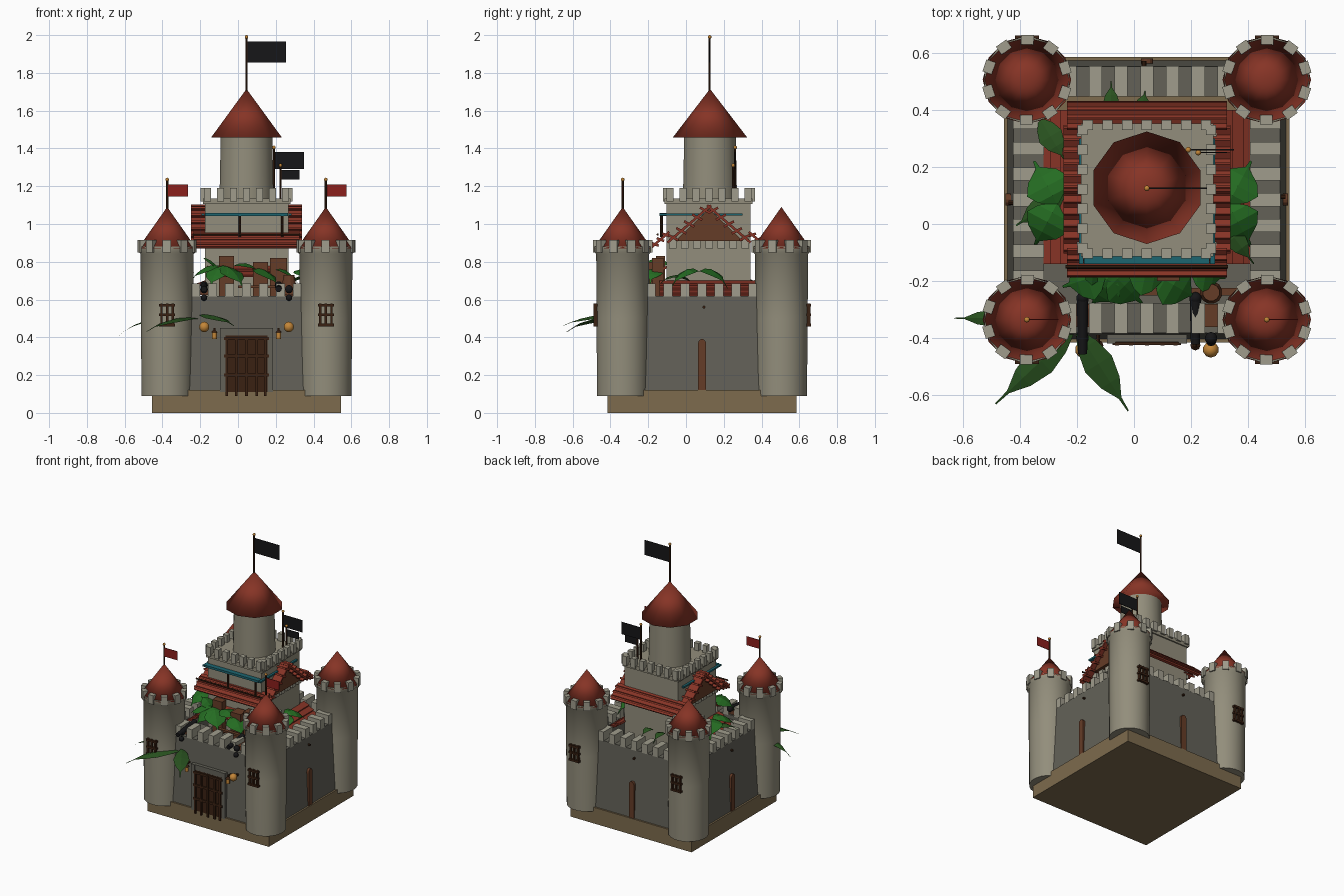
import bpy, bmesh, math
from mathutils import Vector as V, Matrix as M

if "Cube" in bpy.data.objects:
    bpy.data.objects.remove(bpy.data.objects["Cube"])
CX, CY, KY = 0.045, 0.085, 0.122


def mat(name, *c):
    m = bpy.data.materials.new(name)
    m.diffuse_color = (*c, 1)
    m.use_nodes = True
    m.node_tree.nodes["Principled BSDF"].inputs["Base Color"].default_value = m.diffuse_color
    return m


STONE, WALL = mat("stone", .29, .27, .20), mat("wall_stone", .125, .12, .097)
PALE = mat("pale_stone", .35, .335, .265)
TAN, RED = mat("sandstone", .205, .147, .075), mat("roof_red", .24, .034, .019)
WOOD, BLACK = mat("dark_wood", .042, .015, .006), mat("black", .008, .008, .009)
FLAGRED, GOLD = mat("flag_red", .26, .014, .012), mat("gold", .55, .24, .04)
GREEN, DGREEN = mat("leaf", .018, .15, .016), mat("dark_leaf", .022, .085, .014)
TEAL, BROWN = mat("teal", .012, .13, .16), mat("brown_wood", .13, .045, .02)


def finish(name, bm, m, smooth=0):
    bmesh.ops.recalc_face_normals(bm, faces=bm.faces)
    me = bpy.data.meshes.new(name)
    bm.to_mesh(me)
    bm.free()
    me.materials.append(m)
    ob = bpy.data.objects.new(name, me)
    bpy.context.collection.objects.link(ob)
    if smooth:
        bpy.ops.object.select_all(action='DESELECT')
        ob.select_set(True)
        bpy.context.view_layer.objects.active = ob
        bpy.ops.object.shade_smooth_by_angle(angle=math.radians(smooth))
    return ob


def box(bm, x0, x1, y0, y1, z0, z1):
    mx = M.Translation(((x0+x1)/2, (y0+y1)/2, (z0+z1)/2)) @ M.Diagonal((x1-x0, y1-y0, z1-z0, 1))
    bmesh.ops.create_cube(bm, size=1, matrix=mx)


def block(name, m, *dims):
    bm = bmesh.new()
    box(bm, *dims)
    return finish(name, bm, m)


def prism(bm, q):
    """solid between two matching end polygons"""
    n = len(q[0])
    for j in range(n):
        bm.faces.new((q[0][j], q[0][(j+1) % n], q[1][(j+1) % n], q[1][j]))
    for f in q:
        bm.faces.new(f)


def lathe(bm, x, y, prof, n):
    rings = [[bm.verts.new((x+r*math.cos(2*math.pi*(k+.5)/n), y+r*math.sin(2*math.pi*(k+.5)/n), z))
              for k in range(n)] for r, z in prof]
    for a, b in zip(rings, rings[1:]):
        for k in range(n):
            bm.faces.new((a[k], a[(k+1) % n], b[(k+1) % n], b[k]))
    bm.faces.new(rings[0])
    bm.faces.new(rings[-1])


def rod(bm, a, b, r, r2=None, n=8):
    a, b = V(a), V(b)
    d = b-a
    mx = M.Translation((a+b)/2) @ d.to_track_quat('Z', 'Y').to_matrix().to_4x4()
    bmesh.ops.create_cone(bm, cap_ends=True, segments=n, radius1=r, radius2=r if r2 is None else r2, depth=d.length, matrix=mx)


def ball(bm, p, r):
    bmesh.ops.create_uvsphere(bm, u_segments=10, v_segments=6, radius=r, matrix=M.Translation(p))


def courses(bm, top, out, length, run, drop, n, tilt):
    """plank rows running down a roof slope; tilt 1 lies flush with the slope"""
    out, up = V(out), V((0, 0, 1))
    t = math.atan2(drop, run)*tilt
    down, nor = out*math.cos(t)-up*math.sin(t), out*math.sin(t)+up*math.cos(t)
    rot = M((out.cross(up), down, nor)).transposed().to_4x4()
    s = math.hypot(run, drop)/n*1.1
    for i in range(n):
        f = (i+.5)/n
        c = V(top)+out*run*f-up*drop*f
        bmesh.ops.create_cube(bm, size=1, matrix=M.Translation(c) @ rot @ M.Diagonal((length, s, .013, 1)))


def leaf(bm, base, tip, w, arch):
    base, tip = V(base), V(tip)
    side = (tip-base).cross(V((0, 0, 1))).normalized()
    rows = []
    for f, k in ((0, .1), (.2, .7), (.42, 1), (.65, .7), (.84, .1), (1, .05)):
        c = base.lerp(tip, f)+V((0, 0, arch*4*f*(1-f)))
        rows.append([bm.verts.new(c+side*w*k*s+V((0, 0, -.25*w*k*abs(s)))) for s in (-1, 0, 1)])
    for a, b in zip(rows, rows[1:]):
        for j in (0, 1):
            bm.faces.new((a[j], a[j+1], b[j+1], b[j]))


# base slab
block("base", TAN, CX-.5, CX+.5, CY-.5, CY+.5, 0, .12)

# battered curtain walls with merlons, arched slit doors on sides and back
for k in range(4):
    R = M.Translation((CX, CY, 0)) @ M.Rotation(k*math.pi/2, 4, 'Z')
    w, mer = bmesh.new(), bmesh.new()
    prism(w, [[w.verts.new(R @ V((x, y, z))) for y, z in ((-.488, .1), (-.467, .62), (-.362, .62), (-.362, .1))] for x in (-.4, .4)])
    finish("curtain_wall", w, WALL)
    for i in range(7):
        x = (i-3)*.09
        box(mer, x-.023, x+.023, -.468, -.361, .615, .685)
    mer.transform(R)
    finish("wall_merlons", mer, PALE)
    if k:
        d = bmesh.new()
        box(d, -.021, .021, -.495, -.47, .11, .37)
        rod(d, (0, -.495, .37), (0, -.465, .37), .021, n=12)
        d.transform(R)
        finish("slit_door", d, BROWN)
        d = bmesh.new()
        rod(d, (.01, -.485, .56), (.01, -.46, .56), .008)
        d.transform(R)
        finish("wall_peg", d, WOOD)

# corner towers: shaft, merlon ring, conical roof, barred window
for sx in (-1, 1):
    for sy in (-1, 1):
        x, y = CX+sx*.42, CY+sy*.42
        b = bmesh.new()
        lathe(b, x, y, [(.137, .09), (.141, .5), (.142, .84), (.15, .85), (.15, .88)], 20)
        finish("tower_shaft", b, STONE, 40)
        b = bmesh.new()
        for i in range(10):
            mx = M.Translation((x, y, .882)) @ M.Rotation(i*math.pi/5+.3, 4, 'Z') @ M.Translation((.14, 0, 0)) @ M.Diagonal((.034, .044, .066, 1))
            bmesh.ops.create_cube(b, size=1, matrix=mx)
        finish("tower_merlons", b, PALE)
        b = bmesh.new()
        rod(b, (x, y, .87), (x, y, 1.09), .155, 0, 12)
        finish("tower_roof", b, RED, 180)
        b = bmesh.new()
        wy = y+sy*.142
        for dx in (-.03, 0, .03):
            box(b, x+dx-.006, x+dx+.006, wy-.012, wy+.012, .46, .58)
        for z in (.465, .52, .57):
            box(b, x-.042, x+.042, wy-.014, wy+.014, z-.007, z+.007)
        finish("tower_window", b, WOOD)


def flag(x, y, z0, z1, w, h, m):
    b = bmesh.new()
    rod(b, (x, y, z0), (x, y, z1), .006)
    finish("flag_pole", b, WOOD)
    b = bmesh.new()
    ball(b, (x, y, z1), .01)
    finish("pole_ball", b, GOLD, 60)
    block("flag", m, x, x+w, y-.002, y+.002, z1-.025-h, z1-.025)


for x in (-.375, .465):
    flag(x, -.335, 1.06, 1.235, .11, .065, FLAGRED)
flag(.045, .125, 1.68, 1.99, .21, .11, BLACK)
flag(.19, .26, 1.13, 1.405, .16, .09, BLACK)
flag(.225, .25, 1.13, 1.31, .1, .05, BLACK)

# keep, its merlons, and the round turret
block("keep", STONE, -.175, .268, KY-.225, KY+.22, .1, 1.13)
block("keep_cornice", STONE, -.185, .278, KY-.235, KY+.23, 1.105, 1.135)
b = bmesh.new()
for i in range(7):
    t = (i-3)*.069
    for s in (-1, 1):
        box(b, CX+t-.018, CX+t+.018, KY+s*.225-.018, KY+s*.225+.018, 1.12, 1.19)
        box(b, CX+s*.225-.018, CX+s*.225+.018, KY+t-.018, KY+t+.018, 1.12, 1.19)
        box(b, CX+s*.232-.012, CX+s*.232+.012, KY+t*.93-.02, KY+t*.93+.02, .87, .94)
finish("keep_merlons", b, PALE)
b = bmesh.new()
lathe(b, .045, .127, [(.145, 1.13), (.138, 1.47)], 20)
finish("turret", b, STONE, 40)
b = bmesh.new()
rod(b, (.045, .127, 1.458), (.045, .127, 1.715), .197, 0, 10)
finish("turret_roof", b, RED, 180)

# plank roofs: front/back awnings, side gables, low courtyard lean-tos
b, g = bmesh.new(), bmesh.new()
for s in (-1, 1):
    for n, tilt in ((1, 1), (3, -.5)):
        courses(b, (CX, KY+s*.215, .955), (0, s, 0), .56, .085, .075, n, tilt)
    for t in (-1, 1):
        for n, tilt in ((1, 1), (5, -.7)):
            courses(b, (CX+s*.245, KY, 1.09), (0, t, 0), .095, .21, .18, n, tilt)
    courses(b, (CX+s*.22, .13, .70), (s, 0, 0), .54, .15, .10, 4, .6)
    prism(g, [[g.verts.new((x, KY+y, z)) for y, z in ((-.18, .91), (.18, .91), (0, 1.08))] for x in (CX+s*.2, CX+s*.265)])
courses(b, (CX, -.10, .78), (0, -1, 0), .42, .07, .06, 2, .6)
finish("plank_roofs", b, RED)
finish("gable_walls", g, BROWN)

# teal awning with struts around the balcony
b = bmesh.new()
box(b, -.175, .265, -.14, -.10, 1.042, 1.058)
for x in (-.185, .275):
    box(b, x-.008, x+.008, -.14, .30, 1.044, 1.056)
finish("teal_awning", b, TEAL)
b = bmesh.new()
for x in (.01, .235):
    rod(b, (x, -.13, .93), (x, -.13, 1.045), .007)
rod(b, (-.24, -.15, .945), (.33, -.15, .945), .006)
finish("awning_struts", b, WOOD)

# gate with stone surround
b = bmesh.new()
box(b, -.095, -.065, -.418, -.37, .11, .45)
box(b, .155, .185, -.418, -.37, .11, .45)
box(b, -.095, .185, -.414, -.37, .41, .45)
finish("gate_surround", b, WALL)
block("gate", BROWN, -.065, .155, -.415, -.38, .11, .41).data.materials[0] = WOOD
b = bmesh.new()
for x in (-.06, -.01, .045, .1, .145):
    box(b, x-.007, x+.007, -.425, -.40, .09, .40)
for z in (.2, .3, .395):
    box(b, -.075, .165, -.423, -.40, z-.008, z+.008)
finish("gate_bars", b, WOOD)

# wall lamps and lanterns
b, p = bmesh.new(), bmesh.new()
for s in (-1, 1):
    x = CX+s*.224
    ball(b, (x, -.44, .455), .028)
    rod(p, (x, -.38, .455), (x, -.44, .455), .01)
    x = CX+s*.17
    rod(b, (x, -.425, .39), (x, -.425, .425), .013)
    rod(p, (x, -.425, .425), (x, -.425, .442), .018, .003)
    rod(p, (x, -.385, .445), (x, -.43, .445), .006)
finish("lamps", b, GOLD, 60)
finish("lamp_brackets", p, WOOD)

# cannons on the front wall, on wooden cradles
b, c = bmesh.new(), bmesh.new()
for x, y in ((-.18, -.455), (.215, -.42)):
    rod(b, (x, -.26, .675), (x, y, .655), .02, .016, 12)
    ball(b, (x, -.26, .675), .022)
for x in (-.18, .27):
    ball(b, (x, -.40, .655), .022)
    ball(b, (x, -.41, .61), .018)
    box(c, x-.045, x+.045, -.36, -.28, .625, .655)
finish("cannons", b, BLACK, 40)
finish("cannon_cradles", c, BROWN)

# gatehouse deck with crates and a barrel behind the front wall
b = bmesh.new()
box(b, .08, .16, -.20, -.12, .59, .80)
box(b, .17, .26, -.18, -.12, .59, .82)
box(b, -.1, -.02, -.16, -.11, .59, .83)
box(b, .0, .38, -.25, -.225, .66, .675)
lathe(b, .27, -.24, [(.03, .59), (.04, .66), (.03, .73)], 12)
finish("crates_and_barrel", b, BROWN)
block("deck", WALL, -.33, .42, -.29, -.1, .57, .59)

# broad courtyard foliage
b = bmesh.new()
for base, tip, w, a in (((-.10, -.17, .78), (-.25, -.22, .70), .08, .03), ((-.08, -.17, .78), (-.15, -.29, .66), .07, .03),
                        ((-.08, -.17, .78), (.03, -.28, .66), .08, .03), ((-.1, -.16, .76), (-.2, -.15, .82), .06, .02),
                        ((.08, -.18, .76), (.22, -.26, .66), .08, .04), ((.2, -.17, .76), (.32, -.19, .68), .06, .03),
                        ((-.02, -.17, .78), (.12, -.20, .74), .07, .03)):
    leaf(b, base, tip, w, a)
for x, s in ((-.29, -1), (.35, 1)):
    for y in (-.08, .22):
        leaf(b, (x-.02*s, .07, .75), (x+.06*s, y, .66), .08, .05)
finish("foliage", b, GREEN)

# long fronds over the walls
b = bmesh.new()
for base, tip, w, a in (((-.21, -.37, .50), (-.485, -.63, .43), .055, .03), ((-.2, -.37, .52), (-.02, -.655, .46), .055, .02),
                        ((-.40, -.33, .49), (-.63, -.33, .41), .03, .03), ((-.24, .11, .68), (-.42, -.01, .68), .045, .04),
                        ((-.33, .37, .68), (-.24, .22, .72), .045, .03), ((.30, .02, .70), (.42, -.14, .68), .04, .04),
                        ((-.08, .36, .7), (-.08, .5, .68), .03, .04), ((.02, .36, .7), (.04, .47, .68), .03, .04)):
    leaf(b, base, tip, w, a)
finish("fronds", b, DGREEN)
